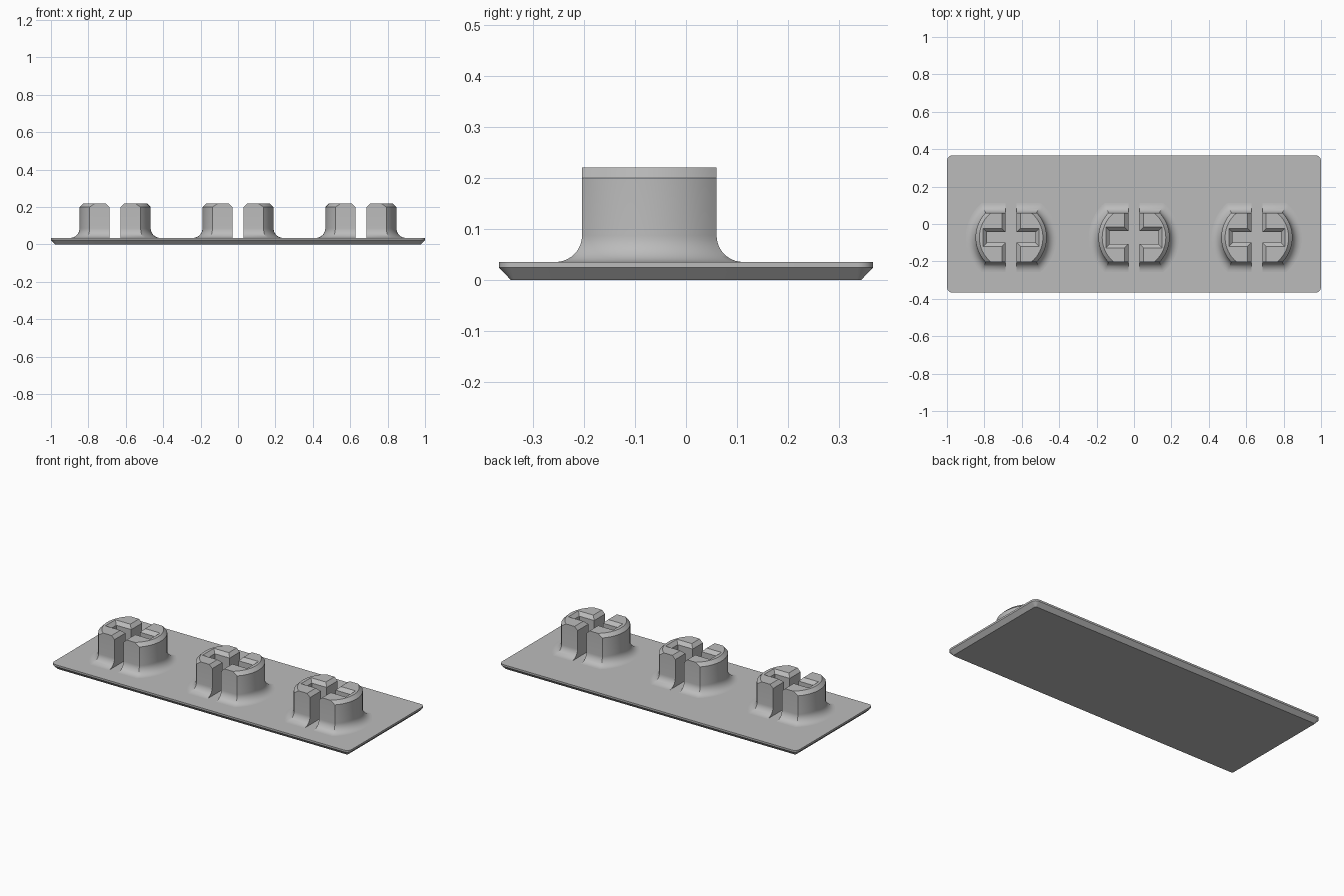
import bpy, bmesh, math

if "Cube" in bpy.data.objects:
    bpy.data.objects.remove(bpy.data.objects["Cube"], do_unlink=True)

# One flat grey for everything
GREY = (0.5, 0.5, 0.5, 1)
mat = bpy.data.materials.new("light grey")
mat.use_nodes = True
mat.diffuse_color = GREY
mat.node_tree.nodes["Principled BSDF"].inputs["Base Color"].default_value = GREY

PLATE_TOP, CHAMFER_Z, TOP = 0.035, 0.2, 0.22
RADIUS, HALF_DEPTH, FILLET = 0.19, 0.132, 0.052
STEM_Y, PITCH = -0.072, 0.657


def loft(name, rings, location=(0, 0, 0)):
    """Skin a stack of (outline, z) rings and cap both ends."""
    bm = bmesh.new()
    loops = [[bm.verts.new((x, y, z)) for x, y in outline] for outline, z in rings]
    n = len(loops[0])
    for low, high in zip(loops, loops[1:]):
        for i in range(n):
            j = (i + 1) % n
            bm.faces.new((low[i], low[j], high[j], high[i]))
    bm.faces.new(loops[0][::-1])
    bm.faces.new(loops[-1])
    mesh = bpy.data.meshes.new(name)
    bm.to_mesh(mesh)
    bm.free()
    mesh.materials.append(mat)
    obj = bpy.data.objects.new(name, mesh)
    obj.location = location
    bpy.context.collection.objects.link(obj)
    return obj


def rect(hx, hy, r=0.0, steps=6):
    """Rectangle outline, with rounded corners when r is given."""
    if not r:
        return [(hx, -hy), (hx, hy), (-hx, hy), (-hx, -hy)]
    points = []
    for k, (sx, sy) in enumerate([(1, 1), (-1, 1), (-1, -1), (1, -1)]):
        for i in range(steps + 1):
            a = math.pi / 2 * (k + i / steps)
            points.append((sx * (hx - r) + r * math.cos(a), sy * (hy - r) + r * math.sin(a)))
    return points


def stem_outline(radius, half_depth, steps=20):
    """Circle cut flat at front and back."""
    limit = math.asin(half_depth / radius)
    points = []
    for start in (0, math.pi):
        for i in range(steps + 1):
            a = start - limit + 2 * limit * i / steps
            points.append((radius * math.cos(a), radius * math.sin(a)))
    return points


def smooth(obj):
    bpy.ops.object.select_all(action="DESELECT")
    obj.select_set(True)
    bpy.context.view_layer.objects.active = obj
    bpy.ops.object.shade_smooth_by_angle(angle=math.radians(25))


def cut(obj, cutters):
    """Subtract the cutters, then discard them."""
    bpy.context.view_layer.objects.active = obj
    for cutter in cutters:
        cutter.hide_render = True
        mod = obj.modifiers.new("cut", "BOOLEAN")
        mod.operation = "DIFFERENCE"
        mod.solver = "EXACT"
        mod.object = cutter
        bpy.context.view_layer.update()
        bpy.ops.object.modifier_apply(modifier=mod.name)
        bpy.data.objects.remove(cutter, do_unlink=True)


# Base plate with an undercut rim
plate = loft("base_plate", [
    (rect(0.977, 0.344, 0.008), 0),
    (rect(1.0, 0.367, 0.03), 0.024),
    (rect(1.0, 0.367, 0.03), PLATE_TOP),
])
smooth(plate)

# Stems: filleted foot, straight wall, chamfered crown, cross-shaped socket
for side, label in ((-1, "right"), (0, "middle"), (1, "left")):
    place = (side * PITCH, STEM_Y, 0)
    rings = [(stem_outline(RADIUS + FILLET, HALF_DEPTH + FILLET), PLATE_TOP - 0.008)]
    for i in range(11):
        a = math.pi / 2 * i / 10
        d = FILLET * (1 - math.sin(a))
        rings.append((stem_outline(RADIUS + d, HALF_DEPTH + d),
                      PLATE_TOP + FILLET * (1 - math.cos(a))))
    rings.append((stem_outline(RADIUS, HALF_DEPTH), CHAMFER_Z))
    rings.append((stem_outline(RADIUS - 0.02, HALF_DEPTH), TOP))
    stem = loft(label + "_stem", rings, place)

    # Slot through front to back, and a closed slot across it
    across = 0.035 if side == 0 else 0.028
    cutters = []
    for name, hx, hy in (("through_slot", 0.03, 0.4), ("cross_slot", 0.13, across)):
        cutters.append(loft(name, [
            (rect(hx, hy), 0.01),
            (rect(hx, hy), CHAMFER_Z),
            (rect(hx + 0.04, hy + 0.04), CHAMFER_Z + 0.04),
        ], place))
    cut(stem, cutters)
    smooth(stem)
